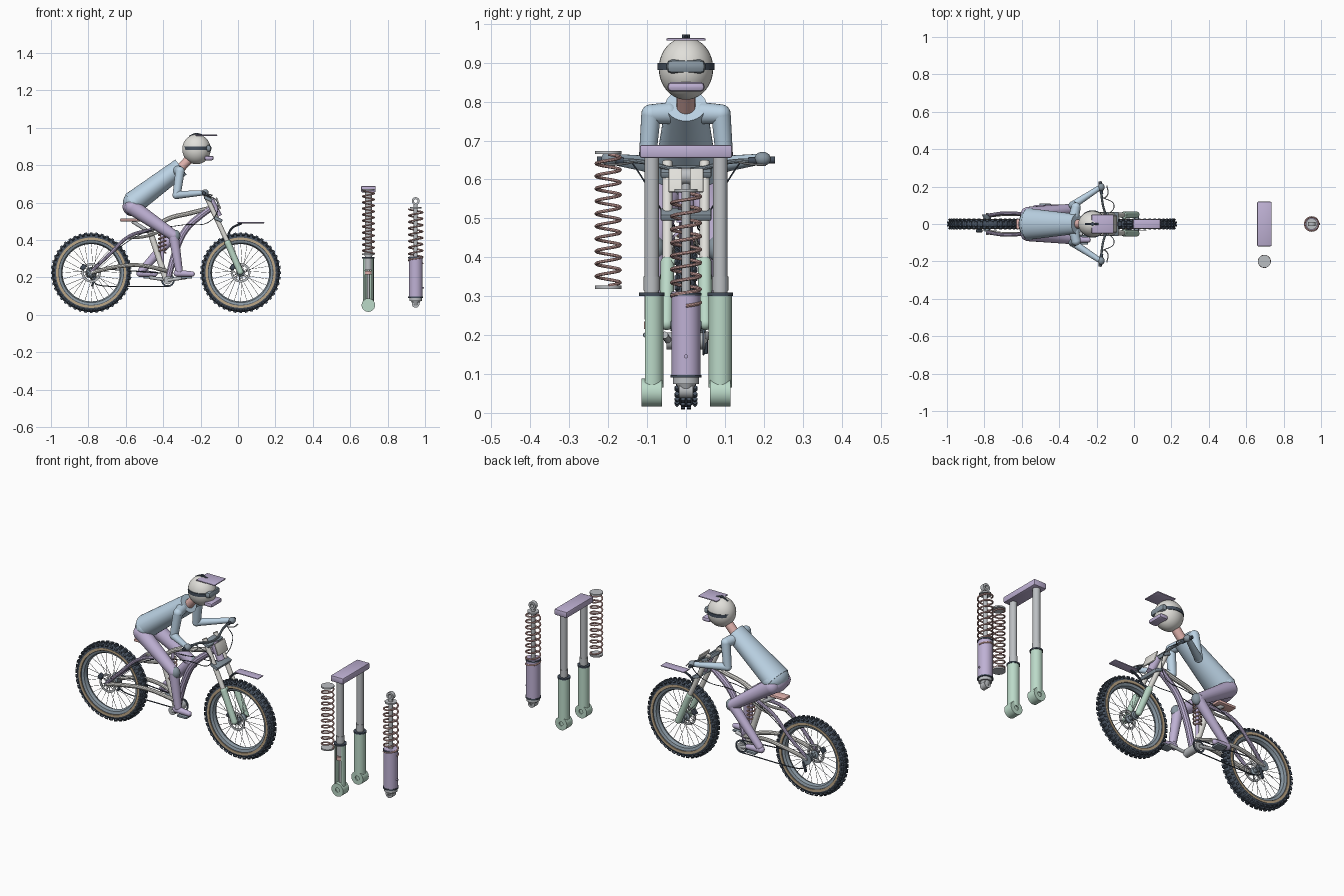
import bpy, bmesh
from math import pi, sin, cos, tau
from mathutils import Vector, Matrix

if "Cube" in bpy.data.objects:
    bpy.data.objects.remove(bpy.data.objects["Cube"])

COL = dict(purple=(.52, .44, .66), green=(.5, .7, .58), blue=(.5, .65, .78), pink=(.75, .45, .42),
           dark=(.06, .08, .11), cream=(.75, .74, .7), tan=(.5, .38, .24), steel=(.5, .52, .54), slate=(.25, .31, .36))
MAT = {}
for k, c in COL.items():
    MAT[k] = bpy.data.materials.new(k)
    MAT[k].diffuse_color = (*c, 1)


def add(name, bm, mat):
    bmesh.ops.recalc_face_normals(bm, faces=bm.faces)
    me = bpy.data.meshes.new(name)
    bm.to_mesh(me)
    bm.free()
    me.materials.append(MAT[mat])
    o = bpy.data.objects.new(name, me)
    bpy.context.collection.objects.link(o)
    return o


def cone(bm, a, b, r1, r2=None, n=20):
    a, b = Vector(a), Vector(b)
    d = b - a
    m = Matrix.Translation((a + b) / 2) @ d.to_track_quat('Z', 'Y').to_matrix().to_4x4()
    bmesh.ops.create_cone(bm, cap_ends=True, segments=n, radius1=r1, radius2=r1 if r2 is None else r2,
                          depth=d.length, matrix=m)


def rod(name, a, b, r1, mat, r2=None, n=20):
    bm = bmesh.new()
    cone(bm, a, b, r1, r2, n)
    return add(name, bm, mat)


def limb(name, a, b, r1, r2, mat, flat=1):
    """Tapered limb with round ends"""
    bm = bmesh.new()
    cone(bm, a, b, r1, r2)
    for p, r in ((a, r1), (b, r2)):
        bmesh.ops.create_uvsphere(bm, u_segments=20, v_segments=12, radius=r, matrix=Matrix.Translation(p))
    return add(name, bm, mat)


def ball(name, p, s, mat):
    bm = bmesh.new()
    bmesh.ops.create_uvsphere(bm, u_segments=32, v_segments=20, radius=1,
                              matrix=Matrix.Translation(p) @ Matrix.Diagonal((*s, 1)))
    return add(name, bm, mat)


def box(name, p, s, mat, tilt=0, bev=.004):
    bm = bmesh.new()
    bmesh.ops.create_cube(bm, size=1, matrix=Matrix.Translation(p) @ Matrix.Rotation(tilt, 4, 'Y') @ Matrix.Diagonal((*s, 1)))
    bev = min(bev, min(s) * .4)
    bmesh.ops.bevel(bm, geom=bm.edges[:], offset=bev, segments=2, affect='EDGES', profile=.5)
    return add(name, bm, mat)


def tube(name, pts, r, mat, spline='BEZIER', res=3):
    """Round tube along a smooth path, turned into a mesh"""
    cu = bpy.data.curves.new(name, 'CURVE')
    cu.dimensions, cu.bevel_depth, cu.bevel_resolution, cu.use_fill_caps = '3D', r, res, True
    s = cu.splines.new(spline)
    P = s.bezier_points if spline == 'BEZIER' else s.points
    P.add(len(pts) - 1)
    for q, c in zip(P, pts):
        if spline == 'BEZIER':
            q.co, q.handle_left_type, q.handle_right_type = c, 'AUTO', 'AUTO'
        else:
            q.co = (*c, 1)
    t = bpy.data.objects.new(name + '_path', cu)
    me = bpy.data.meshes.new_from_object(t)
    bpy.data.objects.remove(t)
    me.name = name
    me.materials.clear()
    me.materials.append(MAT[mat])
    bpy.context.collection.objects.link(bpy.data.objects.new(name, me))


def helix(name, p, r, z0, z1, turns, wire):
    n = int(turns * 20)
    tube(name, [(p[0] + r * cos(tau * turns * i / n), p[1] + r * sin(tau * turns * i / n), z0 + (z1 - z0) * i / n)
                for i in range(n + 1)], wire, 'pink', 'POLY', 2)


def lathe(name, prof, p, mat, axis='Z', n=48):
    """Closed (radius, height) profile turned about an axis"""
    bm = bmesh.new()
    vs = [bm.verts.new((r, 0, h)) for r, h in prof]
    es = [bm.edges.new((vs[i - 1], vs[i])) for i in range(len(vs))]
    bmesh.ops.spin(bm, geom=vs + es, cent=(0, 0, 0), axis=(0, 0, 1), angle=tau, steps=n, use_merge=True)
    bmesh.ops.remove_doubles(bm, verts=bm.verts, dist=1e-5)
    rot = Matrix.Rotation(pi / 2, 4, 'X') if axis == 'Y' else Matrix()
    bmesh.ops.transform(bm, matrix=Matrix.Translation(p) @ rot, verts=bm.verts)
    return add(name, bm, mat)


def ring(name, p, ro, ri, h, mat, axis='Z', n=48):
    return lathe(name, [(ri, -h / 2), (ro, -h / 2), (ro, h / 2), (ri, h / 2)], p, mat, axis, n)


# Wheels: tyre, knobs, tan wall, rim, spokes, hub, brake disc
REAR, FRONT = Vector((-.785, 0, .225)), Vector((.014, 0, .225))
for w, c in (('rear', REAR), ('front', FRONT)):
    lathe(w + '_tyre', [(.186 + .024 * cos(t * tau / 14), .025 * sin(t * tau / 14)) for t in range(14)], c, 'dark', 'Y', 64)
    bm = bmesh.new()
    for i in range(44):
        for y, r, tilt in ((-.008, .211, 0), (.008, .211, 0), (-.023, .203, .8), (.023, .203, -.8)):
            m = (Matrix.Translation(c) @ Matrix.Rotation(tau * (i + (abs(y) > .01) * .5) / 44, 4, 'Y')
                 @ Matrix.Translation((0, y, r)) @ Matrix.Rotation(tilt, 4, 'X') @ Matrix.Diagonal((.014, .01, .01, 1)))
            bmesh.ops.create_cube(bm, size=1, matrix=m)
    add(w + '_tyre_knobs', bm, 'dark')
    ring(w + '_tan_wall', c, .188, .175, .052, 'tan', 'Y', 64)
    lathe(w + '_rim', [(.172, -.02), (.176, .02)][:1] + [(.172, .02), (.16, .016), (.153, 0), (.16, -.016)], c, 'slate', 'Y', 64)
    bm = bmesh.new()
    for i in range(28):
        a, s = tau * i / 28, 1 if i % 2 else -1
        b = a + (.5 if i % 4 < 2 else -.5)
        cone(bm, c + Vector((.02 * cos(b), s * .022, .02 * sin(b))), c + Vector((.158 * cos(a), 0, .158 * sin(a))), .0011, n=5)
    add(w + '_spokes', bm, 'steel')
    lathe(w + '_hub', [(.006, -.04), (.014, -.04), (.014, -.028), (.022, -.025), (.022, -.019), (.011, -.014), (.011, .014),
                       (.022, .019), (.022, .025), (.014, .028), (.014, .04), (.006, .04)], c, 'slate', 'Y', 24)
    rod(w + '_axle', c - Vector((0, .058, 0)), c + Vector((0, .058, 0)), .007, 'steel')
    ring(w + '_brake_disc', c + Vector((0, -.033, 0)), .052, .04, .003, 'steel', 'Y')
    bm = bmesh.new()
    for i in range(6):
        a = tau * i / 6
        cone(bm, c + Vector((.012 * cos(a), -.033, .012 * sin(a))), c + Vector((.043 * cos(a + .4), -.033, .043 * sin(a + .4))), .002, n=6)
    add(w + '_disc_spider', bm, 'steel')
    box(w + '_brake_caliper', c + Vector((-.042, -.036, .03)), (.025, .018, .03), 'dark', .6)

# Main frame
tube('down_tube', [(-.125, 0, .585), (-.2, 0, .53), (-.275, 0, .46), (-.33, 0, .35), (-.375, 0, .19)], .018, 'purple')
tube('top_tube', [(-.13, 0, .575), (-.25, 0, .545), (-.38, 0, .51), (-.48, 0, .44)], .013, 'cream')
rod('seat_tube', (-.475, 0, .46), (-.385, 0, .19), .016, 'cream')
rod('head_tube', (-.15, 0, .615), (-.105, 0, .525), .021, 'purple')
rod('seat_post', (-.47, 0, .44), (-.565, 0, .5), .01, 'steel')
box('seat', (-.575, 0, .507), (.11, .055, .016), 'pink', 0, .006)
helix_p = (-.405, 0)
helix('frame_shock_spring', helix_p, .02, .33, .46, 6, .004)
rod('frame_shock_rod', (-.405, 0, .25), (-.405, 0, .5), .009, 'purple')
for s, side in ((-1, 'right'), (1, 'left')):
    tube('upper_stay_' + side, [(-.785, s * .045, .23), (-.69, s * .058, .32), (-.58, s * .05, .42), (-.46, s * .022, .455)], .0095, 'purple')
    tube('lower_stay_' + side, [(-.785, s * .045, .225), (-.66, s * .055, .255), (-.53, s * .045, .265), (-.38, s * .022, .235)], .011, 'cream')
    tube('rocker_arm_' + side, [(-.6, s * .048, .41), (-.49, s * .028, .42), (-.405, s * .022, .45)], .008, 'cream')
    # Fork on the bike
    rod('fork_tube_' + side, (-.175, s * .048, .645), (-.045, s * .048, .365), .013, 'cream')
    limb('fork_lower_' + side, (-.055, s * .048, .385), (.012, s * .05, .23), .018, .017, 'green')
    # Handlebar ends
    rod('grip_' + side, (-.173, s * .16, .648), (-.182, s * .228, .65), .009, 'dark')
    tube('brake_lever_' + side, [(-.16, s * .135, .645), (-.14, s * .16, .64), (-.145, s * .205, .637)], .003, 'steel')
    tube('cable_' + side, [(-.165, s * .14, .645), (-.11, s * .11, .6), (-.15, s * .05, .5), (-.3, s * .03, .48), (-.5, s * .05, .44), (-.75, s * .06, .27)], .002, 'dark')
    # Cranks, pedals
    px = -.375 - s * .1
    rod('crank_' + side, (-.375, s * .045, .185), (px, s * .055, .2), .009, 'steel')
    box('pedal_' + side, (px, s * .085, .2), (.06, .05, .012), 'slate')
    # Rider limbs
    hip, knee = (-.565, s * .05, .575), (-.345, s * .078, .425)
    ank = (px - .04, s * .082, .235)
    limb('thigh_' + side, hip, knee, .042, .029, 'purple')
    limb('shin_' + side, knee, ank, .028, .02, 'purple')
    ball('knee_pad_' + side, (-.334, s * .079, .422), (.026, .025, .032), 'slate')
    limb('shoe_' + side, (px - .05, s * .083, .222), (px + .03, s * .085, .218), .019, .014, 'purple')
    limb('upper_arm_' + side, (-.31, s * .09, .768), (-.328, s * .1, .64), .025, .022, 'blue')
    limb('forearm_' + side, (-.328, s * .1, .64), (-.19, s * .19, .652), .021, .014, 'blue')
    ball('glove_' + side, (-.175, s * .197, .653), (.018, .021, .018), 'slate')
    limb('shoulder_' + side, (-.32, s * .045, .77), (-.31, s * .09, .768), .028, .025, 'blue')
tube('handlebar', [(-.178, -.22, .65), (-.168, -.11, .645), (-.15, -.035, .628), (-.15, .035, .628), (-.168, .11, .645), (-.178, .22, .65)], .006, 'slate')
for n, x, z in (('upper', -.162, .62), ('lower', -.108, .51)):
    box(n + '_fork_clamp', (x + .003, 0, z), (.045, .13, .018), 'slate', .43)
box('front_plate', (-.105, 0, .597), (.008, .09, .065), 'cream', -.35)

# Front fender
box('front_fender', (.068, 0, .492), (.145, .05, .006), 'purple', 0, .002)
tube('fender_arm', [(-.06, 0, .4), (-.035, 0, .46), (.02, 0, .49)], .006, 'dark')
rod('fork_arch', (-.052, -.048, .39), (-.052, .048, .39), .01, 'green')

# Drivetrain
rod('bottom_bracket', (-.375, -.05, .185), (-.375, .05, .185), .022, 'steel')
ring('chainring', (-.375, .045, .185), .036, .027, .004, 'dark', 'Y')
lathe('cassette', [(.008, -.012), (.03, -.012), (.018, .012), (.008, .012)], (-.785, .04, .225), 'slate', 'Y')
tube('chain', [(-.375, .045, .221), (-.785, .045, .25)], .003, 'dark')
tube('chain_lower', [(-.375, .045, .151), (-.74, .045, .158), (-.765, .045, .17), (-.785, .045, .195)], .003, 'dark')
box('derailleur', (-.772, .05, .18), (.012, .014, .06), 'dark', .3)

# Rider body
ball('hips', (-.567, 0, .578), (.05, .075, .05), 'purple')
o = rod('torso', (-.565, 0, .595), (-.305, 0, .79), .062, 'blue', .05, 32)
for v in o.data.vertices:
    v.co.y *= 1.4 - .35 * (v.co.x + .6) / .3
ball('lower_back', (-.555, 0, .602), (.06, .085, .058), 'blue')
rod('neck', (-.315, 0, .775), (-.25, 0, .845), .024, 'pink')
ball('helmet', (-.222, 0, .885), (.076, .07, .08), 'cream')
box('goggles', (-.16, 0, .89), (.036, .1, .036), 'slate', 0, .014)
ring('goggle_strap', (-.222, 0, .89), .0735, .069, .018, 'dark')
box('chin_guard', (-.155, 0, .838), (.05, .095, .024), 'purple', 0, .01)
box('helmet_visor', (-.168, 0, .96), (.116, .1, .006), 'purple', 0, .002)
rod('visor_knob', (-.222, 0, .95), (-.222, 0, .972), .01, 'dark')
tube('helmet_ridge', [(-.26, 0, .953), (-.225, 0, .967), (-.19, 0, .96)], .005, 'dark')

# Large fork display, near leg cut open
X = .697
box('fork_crown', (X, 0, .672), (.078, .238, .034), 'purple', 0, .006)
for s, side in ((-1, 'cutaway'), (1, 'closed')):
    y = s * .088
    rod('stanchion_' + side, (X, y, .29 if s > 0 else .24), (X, y, .66), .019, 'steel', n=40)
    ring('stanchion_collar_' + side, (X, y, .332), .021, .017, .036, 'steel')
    ring('dust_seal_' + side, (X, y, .305), .033, .018, .008, 'dark')
    low = lathe('fork_slider_' + side, [(.024, .075), (.03, .065), (.03, .302), (.024, .302)], (X, y, 0), 'green')
    if s < 0:
        bm = bmesh.new()
        bm.from_mesh(low.data)
        bmesh.ops.bisect_plane(bm, geom=bm.verts[:] + bm.edges[:] + bm.faces[:], plane_co=(0, -.105, 0),
                               plane_no=(0, -1, 0), clear_outer=True)
        bm.to_mesh(low.data)
        bm.free()
        rod('damper_rod', (X, y, .06), (X, y, .25), .007, 'steel')
        rod('damper_piston', (X, y, .215), (X, y, .235), .02, 'pink')
    ring('axle_clamp_' + side, (X, y, .052), .036, .012, .052, 'green', 'Y')
    rod('axle_plug_' + side, (X, y - .02, .052), (X, y + .02, .052), .013, 'green')

# Loose fork spring
Y = -.2
helix('fork_spring', (X, Y), .031, .327, .665, 10.5, .0042)
for n, z in (('bottom', .323), ('top', .669)):
    rod('fork_spring_cap_' + n, (X, Y, z - .004), (X, Y, z + .004), .034, 'steel', n=40)

# Large shock display
X = .95
lathe('shock_body', [(0, .092), (.037, .092), (.037, .312), (0, .312)], (X, 0, 0), 'purple')
for i, z in enumerate((.094, .305)):
    ring('shock_band_%d' % i, (X, 0, z), .04, .03, .007, 'dark')
rod('shock_base', (X, 0, .074), (X, 0, .092), .034, 'steel', n=40)
rod('shock_lower_mount', (X, 0, .045), (X, 0, .076), .012, 'steel', .026)
ring('shock_lower_eye', (X, 0, .058), .02, .009, .036, 'steel', 'Y')
rod('shock_shaft', (X, 0, .3), (X, 0, .595), .011, 'steel')
helix('shock_spring', (X, 0), .037, .275, .565, 8.5, .0045)
ring('shock_spring_cap', (X, 0, .572), .03, .01, .008, 'steel')
ring('shock_top_eye', (X, 0, .608), .021, .01, .022, 'steel', 'Y')
rod('shock_valve', (X + .03, 0, .145), (X + .045, 0, .145), .005, 'purple')

bpy.ops.object.select_all(action='SELECT')
bpy.context.view_layer.objects.active = bpy.data.objects['helmet']
bpy.ops.object.shade_smooth_by_angle(angle=.6)

for m in bpy.data.materials:
    if m.users and not m.is_grease_pencil:
        m.use_nodes = True
        m.node_tree.nodes["Principled BSDF"].inputs["Base Color"].default_value = m.diffuse_color
